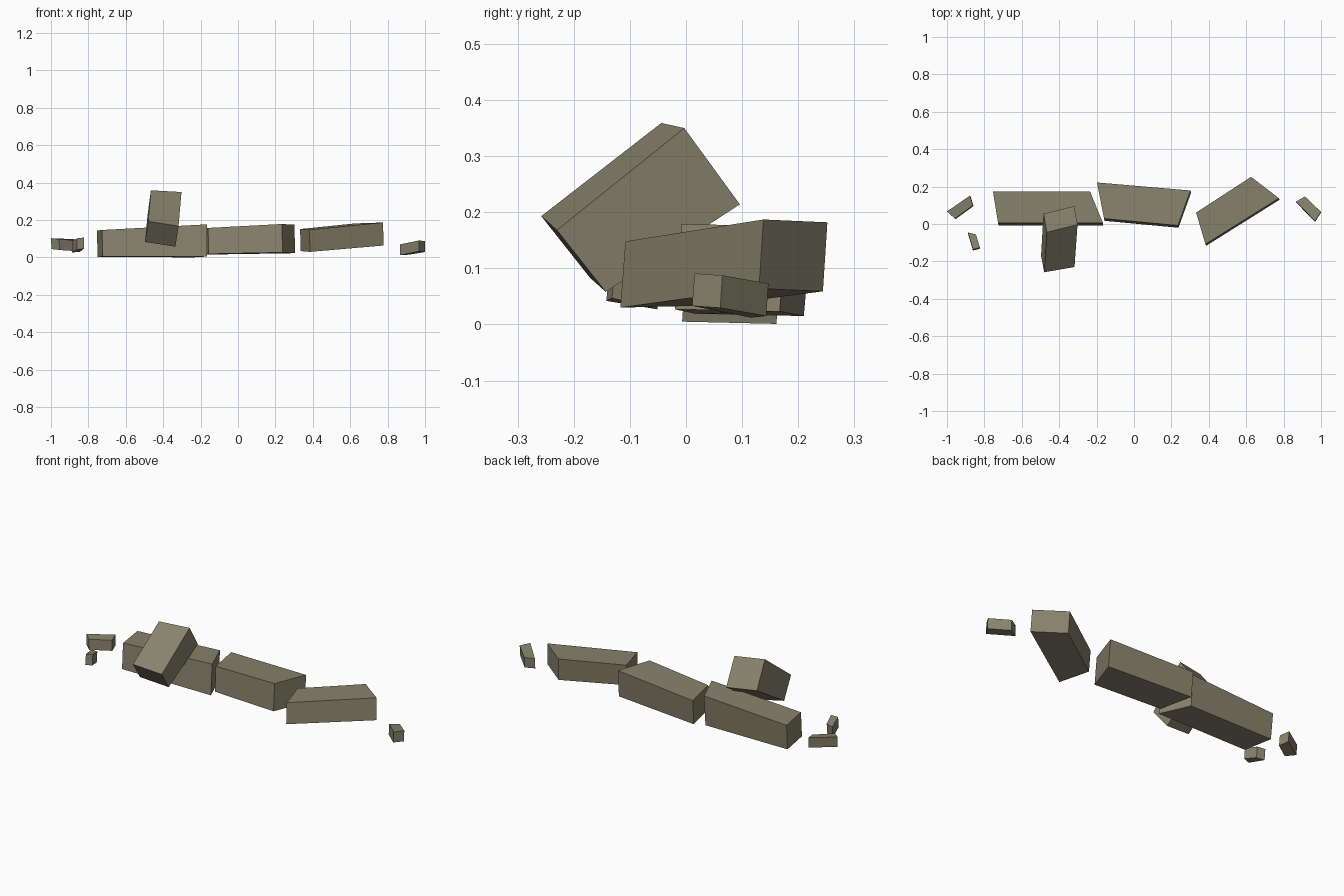
import bpy, bmesh
from mathutils import Vector

stone = bpy.data.materials.new("olive_grey_stone")
stone.diffuse_color = (0.245, 0.225, 0.150, 1.0)


def block(name, ring, near, far=None):
    """Four-sided stone: a ring of corners swept by an offset.
    'near' moves corners 0 and 3, 'far' moves corners 1 and 2."""
    far = far or near
    bm = bmesh.new()
    a = [bm.verts.new(p) for p in ring]
    b = [bm.verts.new(Vector(p) + Vector(o))
         for p, o in zip(ring, (near, far, far, near))]
    bm.faces.new(a)
    bm.faces.new(b[::-1])
    for i in range(4):
        j = (i + 1) % 4
        bm.faces.new((a[j], a[i], b[i], b[j]))
    bmesh.ops.recalc_face_normals(bm, faces=bm.faces)
    mesh = bpy.data.meshes.new(name)
    bm.to_mesh(mesh)
    bm.free()
    mesh.materials.append(stone)
    bpy.context.collection.objects.link(bpy.data.objects.new(name, mesh))


# Three large stones lying in a row (top corners, then the drop to the base)
block("left_stone",
      [(-.754, .174, .144), (-.235, .174, .173), (-.166, .006, .177), (-.727, .006, .147)],
      (.003, -.013, -.142), (0, -.013, -.172))
block("middle_stone",
      [(-.198, .222, .154), (.302, .179, .175), (.235, -.008, .179), (-.16, .029, .158)],
      (.003, -.012, -.139), (.003, -.012, -.152))
block("right_stone",
      [(.332, .061, .152), (.626, .252, .182), (.775, .138, .187), (.382, -.108, .148)],
      (.003, -.009, -.118), (.004, -.008, -.123))

# Tilted stone leaning on the left one (right end corners, swept to the left)
block("leaning_stone",
      [(-.302, -.003, .35), (-.318, -.23, .168), (-.335, -.143, .058), (-.32, .096, .214)],
      (-.164, -.041, .009), (-.162, -.028, .025))

# Small rubble at both ends
block("left_back_rubble",
      [(-1, .067, .103), (-.877, .152, .098), (-.861, .099, .091), (-.957, .029, .098)],
      (.003, -.003, -.058))
block("left_front_rubble",
      [(-.888, -.045, .087), (-.845, -.056, .09), (-.824, -.126, .107), (-.861, -.136, .102)],
      (0, -.006, -.06))
block("right_rubble",
      [(.866, .12, .07), (.914, .147, .073), (1, .065, .0875), (.968, .015, .091)],
      (0, -.004, -.058))
